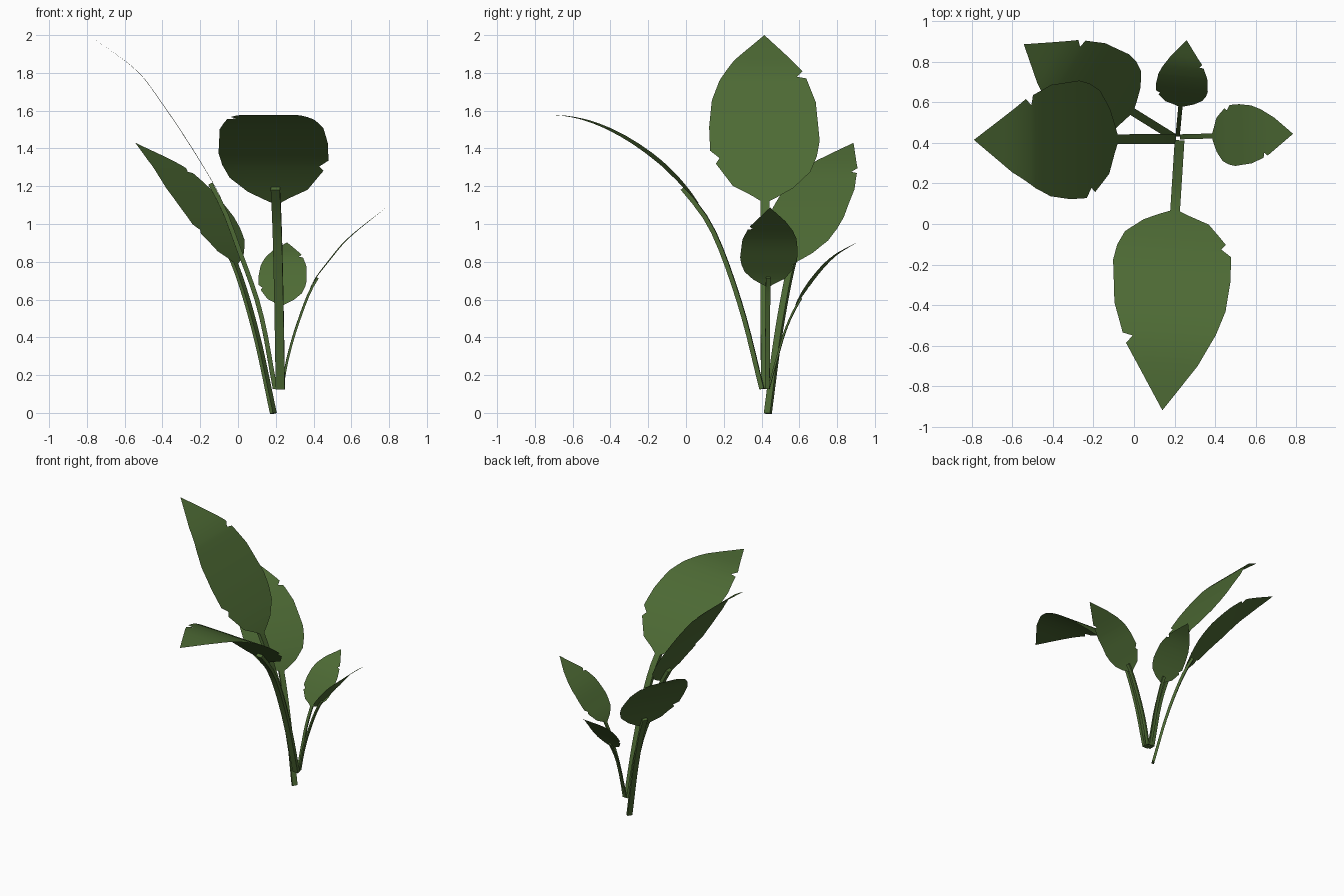
import bpy, bmesh, math
from mathutils import Vector

if "Cube" in bpy.data.objects:
    bpy.data.objects.remove(bpy.data.objects["Cube"])

green = bpy.data.materials.new("leaf_green")
green.diffuse_color = (0.075, 0.145, 0.035, 1)
green.use_nodes = True
green.node_tree.nodes["Principled BSDF"].inputs["Base Color"].default_value = green.diffuse_color

# Blade outline: (fraction along blade, half width), with one torn notch on each side
RIGHT = [(0, .02), (.025, .07), (.07, .15), (.155, .24), (.24, .275), (.325, .29), (.54, .27),
         (.675, .22), (.685, .17), (.72, .2), (1, 0)]
LEFT = [(0, .02), (.03, .07), (.08, .17), (.2, .26), (.23, .24), (.27, .29), (.4, .295),
        (.55, .28), (.66, .24), (.8, .16), (1, 0)]
ROWS = sorted({s for s, _ in RIGHT + LEFT} | {.12, .47, .61, .76, .87, .94})


def width(edge, s):
    for (a, wa), (b, wb) in zip(edge, edge[1:]):
        if s <= b:
            return wa + (wb - wa) * (s - a) / (b - a)
    return 0


def smooth_path(pts, steps=6):
    """Catmull-Rom samples through 2D (reach, height) points."""
    p = [Vector(q) for q in pts]
    p = [2 * p[0] - p[1]] + p + [2 * p[-1] - p[-2]]
    out = []
    for a, b, c, d in zip(p, p[1:], p[2:], p[3:]):
        for k in range(steps):
            t = k / steps
            out.append(.5 * (2 * b + (c - a) * t + (2 * a - 5 * b + 4 * c - d) * t ** 2
                             + (3 * b - a - 3 * c + d) * t ** 3))
    return out + [p[-2]]


def at(path, dist):
    """Point and tangent at a distance along the path."""
    for a, b in zip(path, path[1:]):
        step = (b - a).length
        if dist <= step + 1e-6:
            return a + (b - a) * dist / step, (b - a).normalized()
        dist -= step
    return path[-1], (path[-1] - path[-2]).normalized()


def length(path):
    return sum((b - a).length for a, b in zip(path, path[1:]))


def make_object(name, bm):
    mesh = bpy.data.meshes.new(name)
    bm.to_mesh(mesh)
    bm.free()
    mesh.materials.append(green)
    ob = bpy.data.objects.new(name, mesh)
    bpy.context.collection.objects.link(ob)
    bpy.ops.object.select_all(action='DESELECT')
    ob.select_set(True)
    bpy.context.view_layer.objects.active = ob
    bpy.ops.object.shade_smooth_by_angle(angle=math.radians(35))


def leaf(name, base, tip_xy, scale, stem_pts, blade_pts):
    base = Vector(base)
    out = Vector((tip_xy[0] - base.x, tip_xy[1] - base.y, 0)).normalized()
    side = Vector((out.y, -out.x, 0))
    path = smooth_path(stem_pts + blade_pts)
    stem_len = length(path[:(len(stem_pts) - 1) * 6 + 1])
    blade_len = length(path) - stem_len

    def place(dist, across, lift=0):
        p, t = at(path, dist)
        return base + out * (p.x - t.y * lift) + side * across + Vector((0, 0, p.y + t.x * lift))

    # Blade: rows of five points bent along the path
    bm = bmesh.new()
    rows = []
    for s in ROWS:
        l, r = -width(LEFT, s) * scale, width(RIGHT, s) * scale
        d = stem_len + s * blade_len
        if s == 1:
            rows.append([bm.verts.new(place(d, 0))] * 5)
        else:
            rows.append([bm.verts.new(place(d, x)) for x in (l, l / 2, 0, r / 2, r)])
    for a, b in zip(rows, rows[1:]):
        for i in range(4):
            quad = [a[i], a[i + 1], b[i + 1], b[i]]
            bm.faces.new(list(dict.fromkeys(quad)))
    make_object(name + "_blade", bm)

    # Stem: flattened bar running a little way under the blade
    bm = bmesh.new()
    w, h = .024 * scale, .012 * scale
    n = 12
    rings = []
    for k in range(n + 1):
        d = (stem_len + .1 * blade_len) * k / n
        rings.append([bm.verts.new(place(d, x, y - h - .002))
                      for x, y in ((-w, -h), (w, -h), (w, h), (-w, h))])
    for a, b in zip(rings, rings[1:]):
        for i in range(4):
            j = (i + 1) % 4
            bm.faces.new((a[i], a[j], b[j], b[i]))
    bm.faces.new(rings[0][::-1])
    bm.faces.new(rings[-1])
    make_object(name + "_stem", bm)


leaf("tall_leaf", (.21, .42, .13), (-.79, .415), 1,
     [(0, 0), (.08, .415), (.2, .76), (.29, .99)],
     [(.44, 1.25), (.62, 1.52), (.755, 1.69), (1, 1.87)])
leaf("front_leaf", (.225, .415, .13), (.14, -.92), 1,
     [(0, 0), (.105, .415), (.235, .785), (.35, .98)],
     [(.555, 1.2), (.795, 1.36), (1.035, 1.44), (1.337, 1.447)])
leaf("back_leaf", (.197, .427, 0), (-.544, .887), .8,
     [(0, 0), (.11, .43), (.24, .79)],
     [(.38, 1.01), (.55, 1.2), (.68, 1.315), (.872, 1.43)])
leaf("right_leaf", (.225, .43, .13), (.785, .445), .52,
     [(0, 0), (.03, .16), (.08, .335), (.16, .54)],
     [(.26, .68), (.365, .8), (.56, .957)])
leaf("small_back_leaf", (.215, .43, .13), (.26, .91), .44,
     [(0, 0), (.045, .16), (.09, .31), (.15, .44)],
     [(.25, .59), (.355, .7), (.479, .773)])
